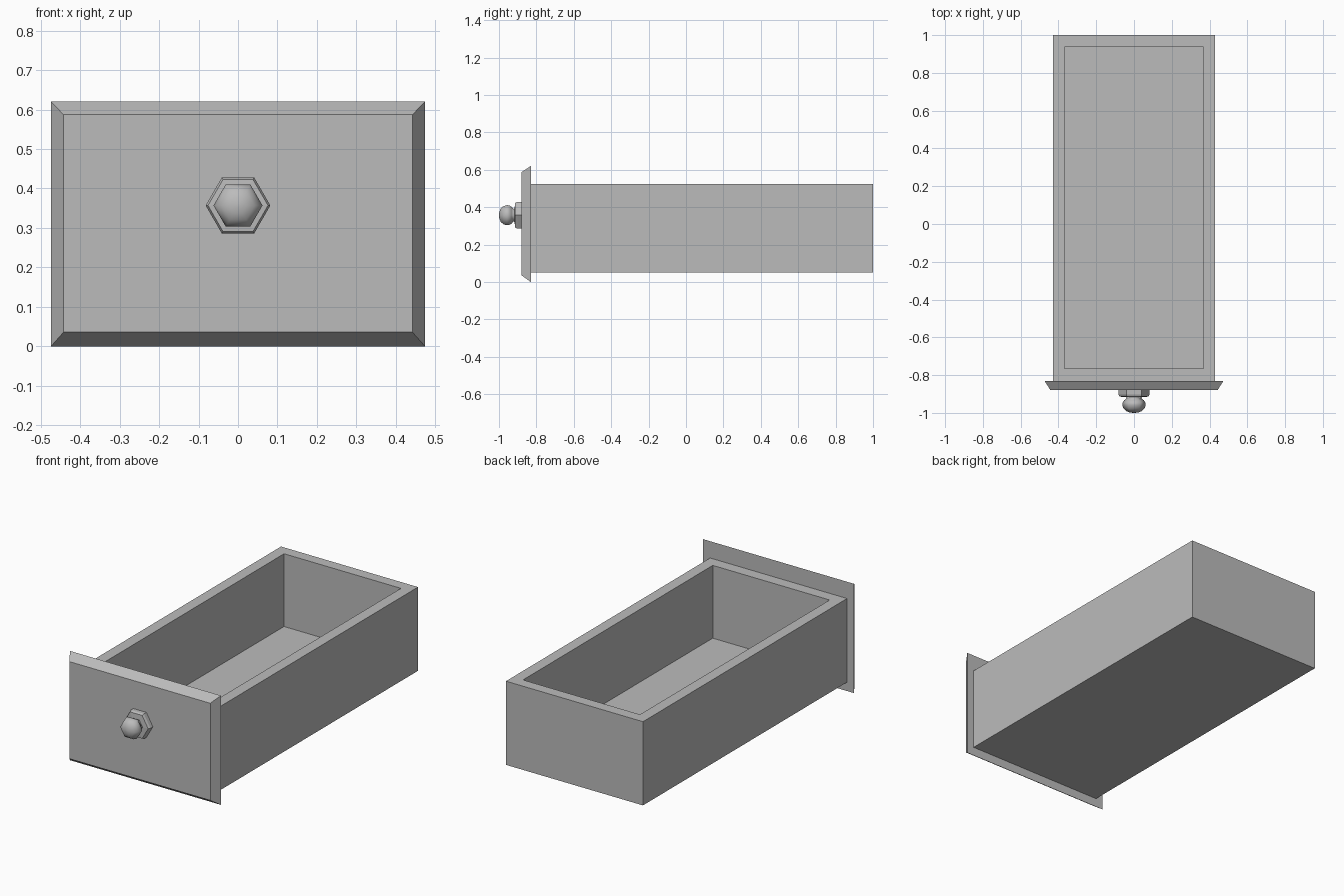
import bpy, bmesh
from math import sin, cos, pi

cube = bpy.data.objects.get("Cube")
if cube:
    bpy.data.objects.remove(cube)

grey = bpy.data.materials.new("plain grey")
grey.use_nodes = True
colour = (0.5, 0.5, 0.5, 1)
grey.diffuse_color = colour
grey.node_tree.nodes["Principled BSDF"].inputs["Base Color"].default_value = colour


def finish(name, bm):
    bmesh.ops.recalc_face_normals(bm, faces=bm.faces)
    mesh = bpy.data.meshes.new(name)
    bm.to_mesh(mesh)
    bm.free()
    mesh.materials.append(grey)
    obj = bpy.data.objects.new(name, mesh)
    bpy.context.collection.objects.link(obj)
    return obj


def skin(name, rings):
    """Bridge a series of closed rings of points and cap both ends."""
    bm = bmesh.new()
    loops = [[bm.verts.new(p) for p in ring] for ring in rings]
    n = len(loops[0])
    for a, b in zip(loops, loops[1:]):
        for i in range(n):
            j = (i + 1) % n
            bm.faces.new((a[i], a[j], b[j], b[i]))
    bm.faces.new(loops[0])
    bm.faces.new(loops[-1])
    return finish(name, bm)


def flat_ring(x, y0, y1, z):
    return [(-x, y0, z), (x, y0, z), (x, y1, z), (-x, y1, z)]


def upright_ring(x, z0, z1, y):
    return [(-x, y, z0), (x, y, z0), (x, y, z1), (-x, y, z1)]


def hex_ring(r, y, z=0.357):
    return [(r * cos(i * pi / 3), y, z + r * sin(i * pi / 3)) for i in range(6)]


# Open drawer tray: underside, outer walls, rim, inner walls, floor
skin("drawer_tray", [
    flat_ring(0.43, -0.83, 1, 0.05),
    flat_ring(0.43, -0.83, 1, 0.525),
    flat_ring(0.367, -0.764, 0.937, 0.525),
    flat_ring(0.367, -0.764, 0.937, 0.112),
])

# Front panel with chamfered border
skin("front_panel", [
    upright_ring(0.474, 0, 0.62, -0.83),
    upright_ring(0.442, 0.036, 0.587, -0.88),
])

# Hexagonal knob plate
skin("knob_plate", [hex_ring(r, y) for r, y in (
    (0.082, -0.879), (0.082, -0.902), (0.076, -0.914), (0.036, -0.917))])

# Rounded six-sided knob
knob = skin("knob", [hex_ring(r, y) for r, y in (
    (0.044, -0.914), (0.039, -0.923), (0.052, -0.933), (0.061, -0.946),
    (0.062, -0.958), (0.056, -0.976), (0.042, -0.99), (0.022, -0.998),
    (0.004, -1))])
knob.data.shade_smooth()
